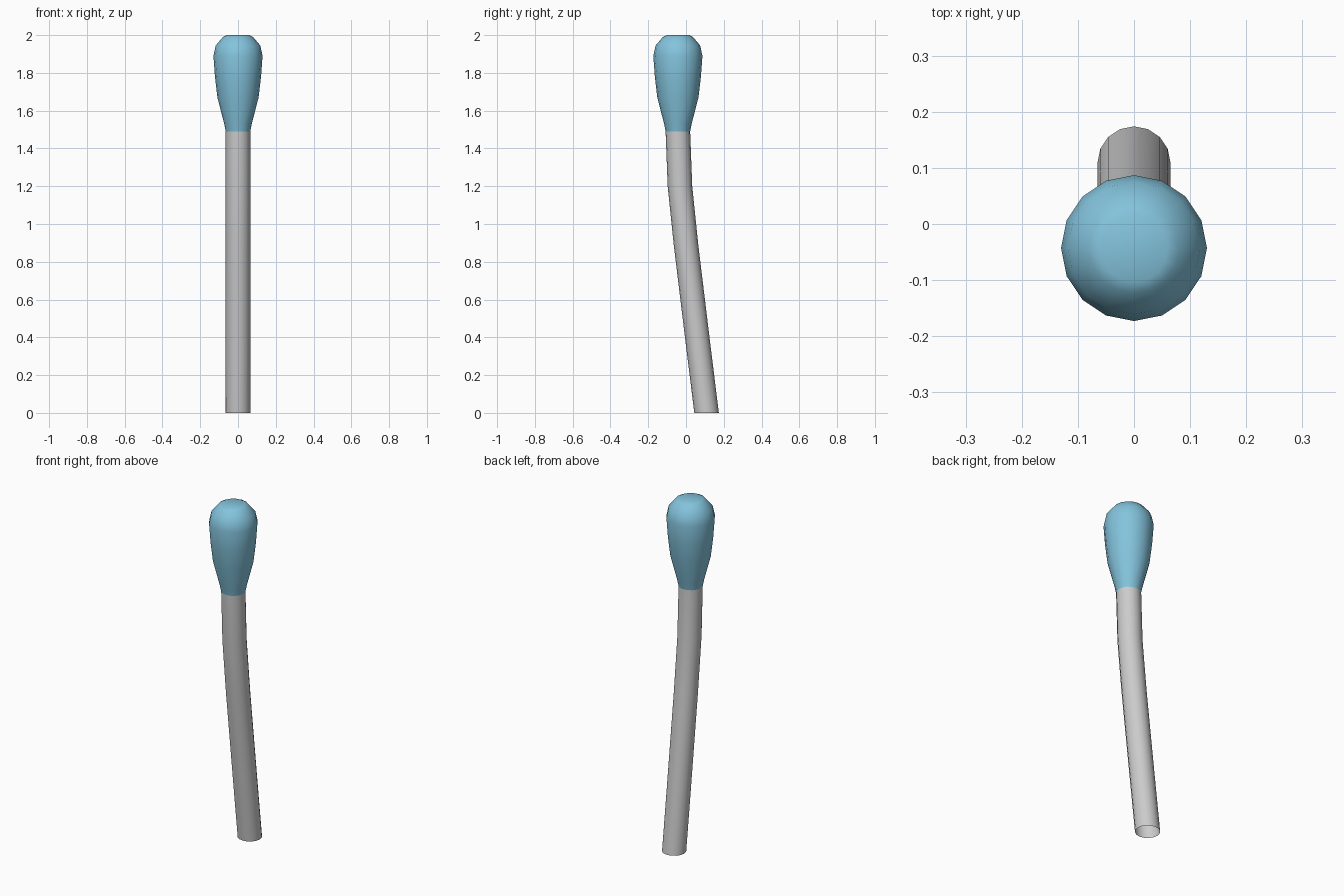
import bpy, bmesh, math

if "Cube" in bpy.data.objects:
    bpy.data.objects.remove(bpy.data.objects["Cube"])

SIDES = 16


def loft(name, rings, cap_top=False, color=None):
    """Skin horizontal rings given as (y centre, z, radius)."""
    bm = bmesh.new()
    loops = []
    for cy, z, r in rings:
        loops.append([bm.verts.new((r * math.cos(2 * math.pi * i / SIDES),
                                    cy + r * math.sin(2 * math.pi * i / SIDES), z))
                      for i in range(SIDES)])
    for a, b in zip(loops, loops[1:]):
        for i in range(SIDES):
            j = (i + 1) % SIDES
            bm.faces.new((a[i], a[j], b[j], b[i]))
    if cap_top:
        bm.faces.new(loops[-1])
    for f in bm.faces:
        f.smooth = True
    mesh = bpy.data.meshes.new(name)
    bm.to_mesh(mesh)
    bm.free()
    obj = bpy.data.objects.new(name, mesh)
    bpy.context.collection.objects.link(obj)
    if color:
        mat = bpy.data.materials.new(name + "_color")
        mat.diffuse_color = color
        mat.use_nodes = True
        mat.node_tree.nodes["Principled BSDF"].inputs["Base Color"].default_value = mat.diffuse_color
        mesh.materials.append(mat)
    return obj


# Gently curved stick, open at the bottom
stick = [(0.109, 0.0), (0.068, 0.33), (0.034, 0.61), (0.0, 0.89), (-0.032, 1.2), (-0.043, 1.49)]
loft("stick", [(y, z, 0.065) for y, z in stick])

# Bulb-shaped head
head = [(1.49, 0.065), (1.53, 0.073), (1.67, 0.109), (1.78, 0.122), (1.89, 0.13),
        (1.945, 0.118), (1.99, 0.08), (2.0, 0.06)]
loft("head", [(-0.043, z, r) for z, r in head], cap_top=True,
     color=(0.23, 0.55, 0.72, 1))
